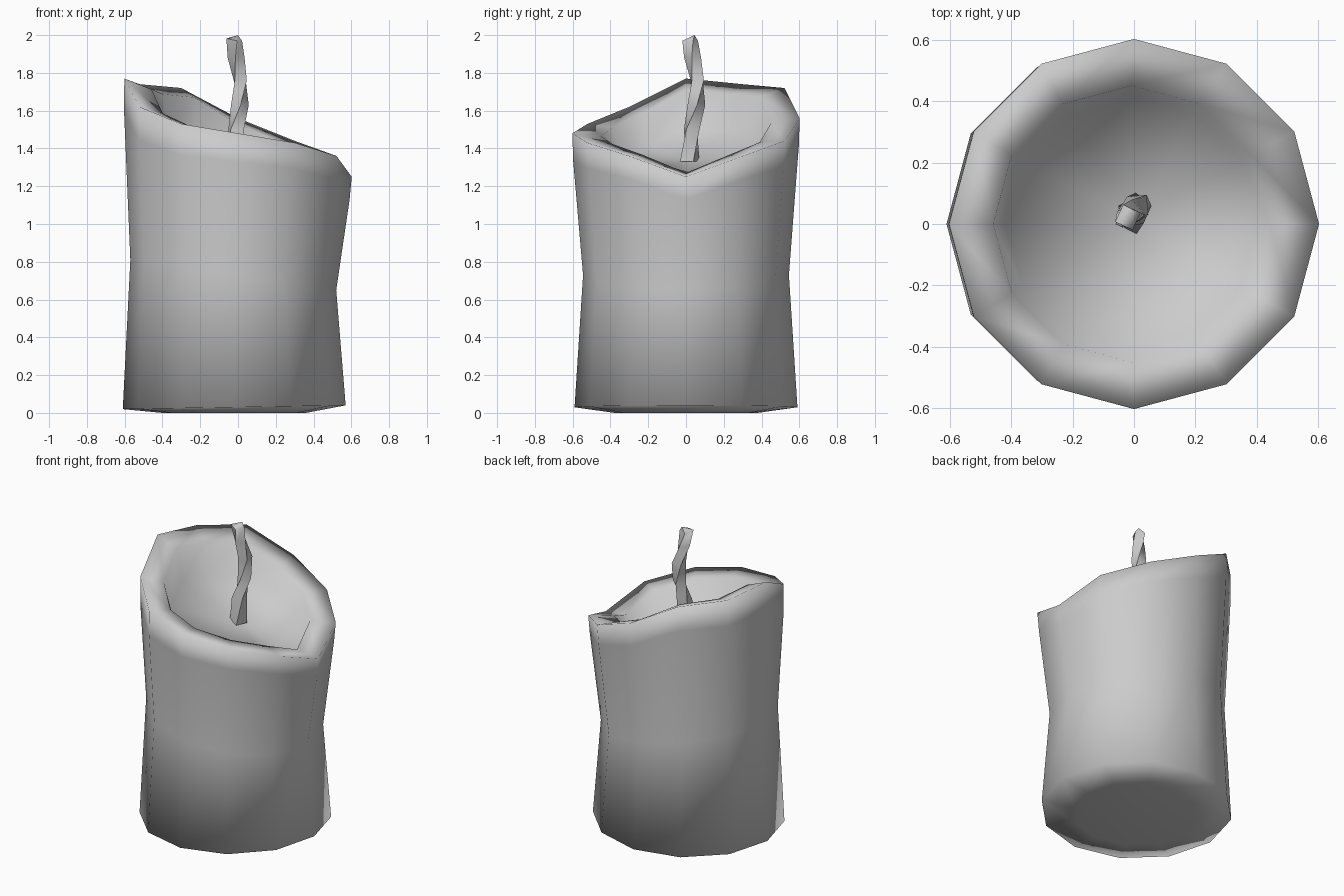
import bpy, bmesh, math
from mathutils import Vector

if "Cube" in bpy.data.objects:
    bpy.data.objects.remove(bpy.data.objects["Cube"])


def loft(name, rings, start_tip=None, end_tip=None):
    """Skin a list of equal-sized rings and close both ends."""
    bm = bmesh.new()
    loops = [[bm.verts.new(p) for p in ring] for ring in rings]
    n = len(loops[0])
    for a, b in zip(loops, loops[1:]):
        for i in range(n):
            j = (i + 1) % n
            bm.faces.new((a[i], a[j], b[j], b[i]))
    for loop, tip in ((loops[0], start_tip), (loops[-1], end_tip)):
        if tip is None:
            bm.faces.new(loop)
        else:
            t = bm.verts.new(tip)
            for i in range(n):
                bm.faces.new((loop[i], loop[(i + 1) % n], t))
    bmesh.ops.recalc_face_normals(bm, faces=bm.faces[:])
    mesh = bpy.data.meshes.new(name)
    bm.to_mesh(mesh)
    bm.free()
    for p in mesh.polygons:
        p.use_smooth = True
    ob = bpy.data.objects.new(name, mesh)
    bpy.context.collection.objects.link(ob)
    return ob


# Slanted, melted rim height at every 30 degrees, starting at +x
RIM = [1.25, 1.36, 1.44, 1.56, 1.72, 1.74, 1.77, 1.62, 1.53, 1.48, 1.43, 1.36]
MEAN = sum(RIM) / len(RIM)


def ring(radius, height, cx=0.0):
    """12-sided ring; height is a function of (rim height, cos angle)."""
    out = []
    for i, rim in enumerate(RIM):
        a = math.tau * i / 12
        out.append((cx + radius * math.cos(a), radius * math.sin(a),
                    height(rim, math.cos(a))))
    return out


# Wax body: base, waist, flared rim, inner lip and melted bowl
body = loft("candle_body", [
    ring(0.38, lambda r, c: 0.0, -0.02),
    ring(0.59, lambda r, c: 0.03 + 0.01 * c, -0.02),
    ring(0.545, lambda r, c: 0.73 - 0.08 * c, -0.025),
    ring(0.597, lambda r, c: r - 0.15 + 0.03 * c, -0.006),
    ring(0.602, lambda r, c: r),
    ring(0.45, lambda r, c: MEAN + 0.85 * (r - MEAN) - 0.02, -0.008),
    ring(0.41, lambda r, c: 1.36 + 0.6 * (r - MEAN), -0.008),
], start_tip=(-0.02, 0, 0.0), end_tip=(0, 0.02, 1.33))

# Wick: twisted square strand following a gentle bend
path = [(-0.01, 0.02, 1.33, 0.055, 0), (-0.01, 0.03, 1.50, 0.05, 35),
        (0.01, 0.055, 1.63, 0.047, 75), (0.012, 0.06, 1.76, 0.045, 120),
        (-0.01, 0.035, 1.88, 0.045, 155), (-0.02, 0.022, 1.97, 0.044, 180)]
wick_rings = []
for x, y, z, r, twist in path:
    wick_rings.append([
        Vector((x, y, z + (0.012 if z > 1.9 and k == 0 else 0))) +
        Vector((r * math.cos(t), r * math.sin(t), 0))
        for k in range(4)
        for t in [math.radians(twist + 20 + 90 * k)]])
wick = loft("wick", wick_rings, end_tip=(0.0, 0.045, 2.0))
bpy.context.view_layer.objects.active = wick
wick.select_set(True)
bpy.ops.object.shade_smooth_by_angle(angle=math.radians(60))
